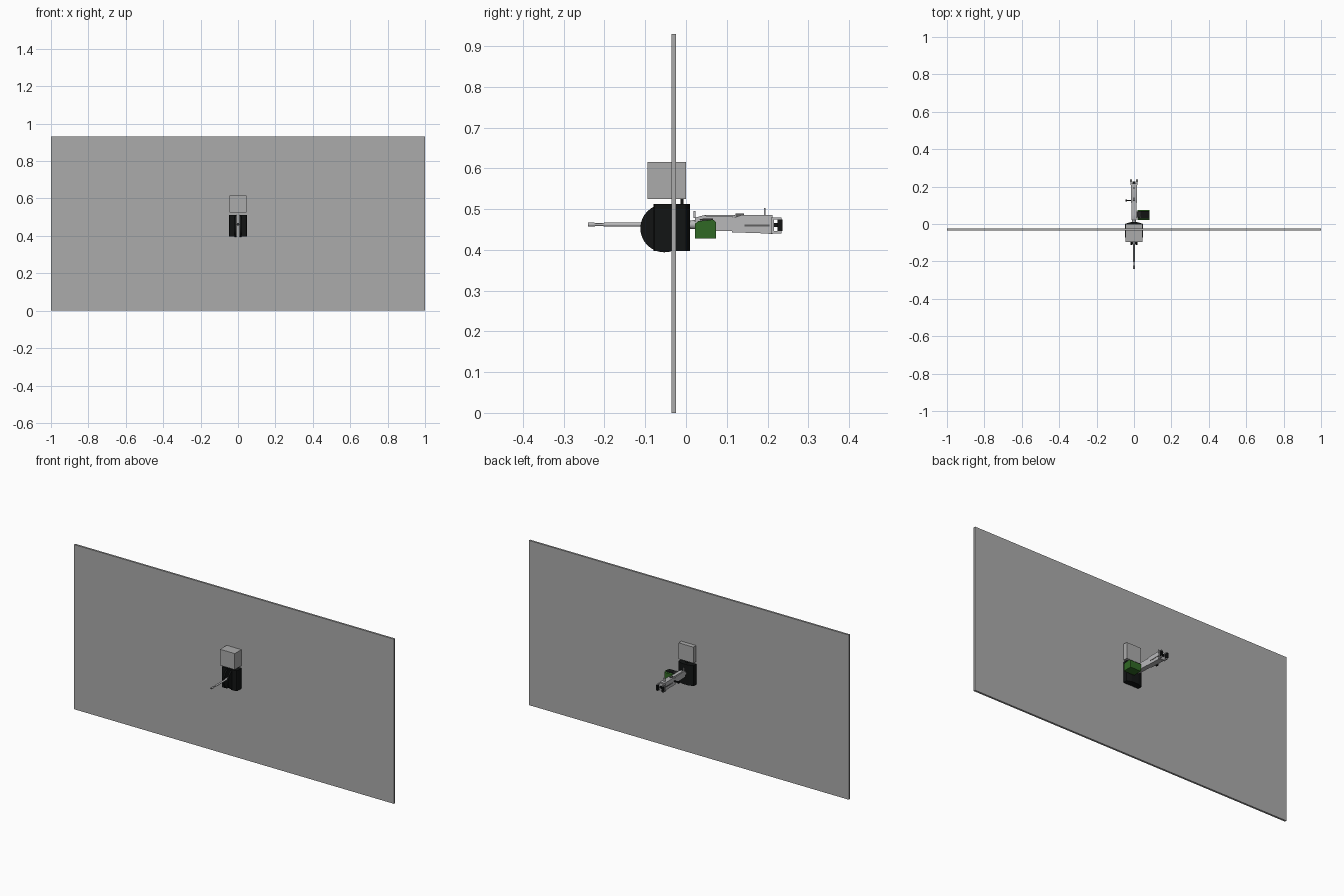
import bpy, bmesh, math

if "Cube" in bpy.data.objects:
    bpy.data.objects.remove(bpy.data.objects["Cube"])


def mat(name, r, g, b):
    m = bpy.data.materials.new(name)
    m.diffuse_color = (r, g, b, 1)
    m.use_nodes = True
    m.node_tree.nodes["Principled BSDF"].inputs["Base Color"].default_value = m.diffuse_color
    return m


GREY = mat("plate grey", 0.41, 0.41, 0.41)
STEEL = mat("light steel", 0.48, 0.48, 0.49)
DARK = mat("dark steel", 0.12, 0.12, 0.12)
BLACK = mat("black metal", 0.006, 0.007, 0.007)
GREEN = mat("ammo green", 0.03, 0.14, 0.018)


def finish(bm, name, m, smooth=False):
    bmesh.ops.recalc_face_normals(bm, faces=bm.faces)
    me = bpy.data.meshes.new(name)
    bm.to_mesh(me)
    bm.free()
    ob = bpy.data.objects.new(name, me)
    bpy.context.collection.objects.link(ob)
    me.materials.append(m)
    if smooth:
        bpy.context.view_layer.objects.active = ob
        ob.select_set(True)
        bpy.ops.object.shade_smooth_by_angle()
        ob.select_set(False)
    return ob


def box(name, m, x, y, z):
    bm = bmesh.new()
    bmesh.ops.create_cube(bm, size=1)
    for v in bm.verts:
        v.co = [(r[0] + r[1]) / 2 + c * (r[1] - r[0]) for c, r in zip(v.co, (x, y, z))]
    return finish(bm, name, m)


def prism(name, m, pts, lo, hi, axis):
    """Extrude an outline: axis 'x' takes (y, z) points, axis 'z' takes (x, y)."""
    bm = bmesh.new()
    put = (lambda p, t: (t, p[0], p[1])) if axis == "x" else (lambda p, t: (p[0], p[1], t))
    a, b = [[bm.verts.new(put(p, t)) for p in pts] for t in (lo, hi)]
    bm.faces.new(a)
    bm.faces.new(b)
    for i in range(len(pts)):
        j = (i + 1) % len(pts)
        bm.faces.new((a[i], a[j], b[j], b[i]))
    return finish(bm, name, m, True)


def lathe(name, m, profile, x, z, n=16):
    """Revolve (y, radius) points about an axis parallel to y."""
    bm = bmesh.new()
    rings = [[bm.verts.new((x + r * math.cos(2 * math.pi * i / n), y,
                            z + r * math.sin(2 * math.pi * i / n))) for i in range(n)]
             for y, r in profile]
    for a, b in zip(rings, rings[1:]):
        for i in range(n):
            j = (i + 1) % n
            bm.faces.new((a[i], a[j], b[j], b[i]))
    bm.faces.new(rings[0])
    bm.faces.new(rings[-1])
    return finish(bm, name, m, True)


def disc(cy, cz, r, n=32):
    return [(cy + r * math.cos(2 * math.pi * i / n), cz + r * math.sin(2 * math.pi * i / n))
            for i in range(n)]


# Armour wall and sight housing
box("armour_wall", GREY, (-1, 1), (-0.036, -0.025), (0, 0.93))
box("sight_housing", GREY, (-0.046, 0.046), (-0.095, 0), (0.525, 0.616))
box("sight_post", BLACK, (-0.006, 0.006), (-0.014, -0.006), (0.51, 0.527))

# Mount: two cheek blocks, two curved shields, and a rear plate
for s, side in ((1, "right"), (-1, "left")):
    outline = [(s * x, y) for x, y in ((0.012, -0.08), (0.04, -0.08), (0.045, -0.077),
                                       (0.048, -0.07), (0.048, 0.0), (0.022, 0.009), (0.012, 0.009))]
    prism("mount_cheek_" + side, BLACK, outline, 0.397, 0.512, "z")
    prism("curved_shield_" + side, BLACK, disc(-0.053, 0.453, 0.059),
          s * 0.009, s * 0.018, "x")
box("mount_rear_plate", BLACK, (-0.02, 0.02), (-0.024, 0.01), (0.397, 0.512))

# Barrel with muzzle and cooling sleeve
lathe("barrel", STEEL, [(-0.24, 0.005), (-0.225, 0.005), (-0.222, 0.0035), (-0.205, 0.0035),
                        (-0.2, 0.0048), (-0.11, 0.0048), (-0.105, 0.007), (0.03, 0.007)], 0, 0.462)
lathe("muzzle_bore", BLACK, [(-0.2405, 0.0028), (-0.239, 0.0028)], 0, 0.462)

# Receiver, cover and feed tray
lathe("receiver_collar", STEEL, [(0.008, 0.010), (0.03, 0.012)], 0, 0.462)
prism("receiver_front", STEEL, [(0.022, 0.448), (0.115, 0.446), (0.115, 0.482), (0.04, 0.484),
                                (0.022, 0.479)], -0.013, 0.013, "x")
prism("receiver_rear", STEEL, [(0.113, 0.443), (0.18, 0.441), (0.212, 0.439), (0.212, 0.485),
                               (0.135, 0.485), (0.113, 0.478)], -0.015, 0.015, "x")
box("top_cover", STEEL, (-0.009, 0.009), (0.045, 0.12), (0.482, 0.486))
box("cover_latch", DARK, (-0.005, 0.005), (0.122, 0.142), (0.478, 0.489))
for s, side in ((1, "right"), (-1, "left")):
    box("side_slot_" + side, DARK, (s * 0.0135, s * 0.0165), (0.143, 0.205), (0.457, 0.462))

# Sights and charging handle
box("front_sight", STEEL, (-0.003, 0.003), (0.019, 0.023), (0.478, 0.496))
box("rear_sight", STEEL, (-0.006, 0.006), (0.191, 0.195), (0.484, 0.503))
box("charging_arm", BLACK, (-0.04, -0.012), (0.122, 0.128), (0.461, 0.467))
box("charging_knob", BLACK, (-0.046, -0.038), (0.119, 0.131), (0.459, 0.469))

# Twin spade grips joined by a trigger bar
for s, side in ((1, "right"), (-1, "left")):
    cx = s * 0.017
    for z in (0.443, 0.477):
        box("grip_arm_" + side, STEEL, (cx - 0.003, cx + 0.003), (0.208, 0.234), (z - 0.003, z + 0.003))
    box("spade_grip_" + side, BLACK, (cx - 0.005, cx + 0.005), (0.225, 0.237), (0.446, 0.474))
box("grip_bracket", STEEL, (-0.02, 0.02), (0.21, 0.216), (0.441, 0.48))
box("trigger_bar", BLACK, (-0.007, 0.007), (0.216, 0.226), (0.456, 0.466))

# Ammunition box with open dark top, belt and carrier
prism("ammo_box", GREEN, [(0.022, 0.428), (0.074, 0.428), (0.074, 0.468), (0.066, 0.474),
                          (0.03, 0.47), (0.022, 0.464)], 0.018, 0.084, "x")
prism("ammo_box_opening", BLACK, [(0.028, 0.465), (0.03, 0.4705), (0.066, 0.4745), (0.07, 0.4715),
                                  (0.07, 0.465)], 0.021, 0.081, "x")
for i in range(4):
    x = 0.015 + i * 0.006
    lathe("belt_round", DARK, [(0.033, 0.001), (0.04, 0.0024), (0.066, 0.0024)], x, 0.474, 8)
box("ammo_bracket", STEEL, (0.01, 0.019), (0.035, 0.065), (0.45, 0.456))
